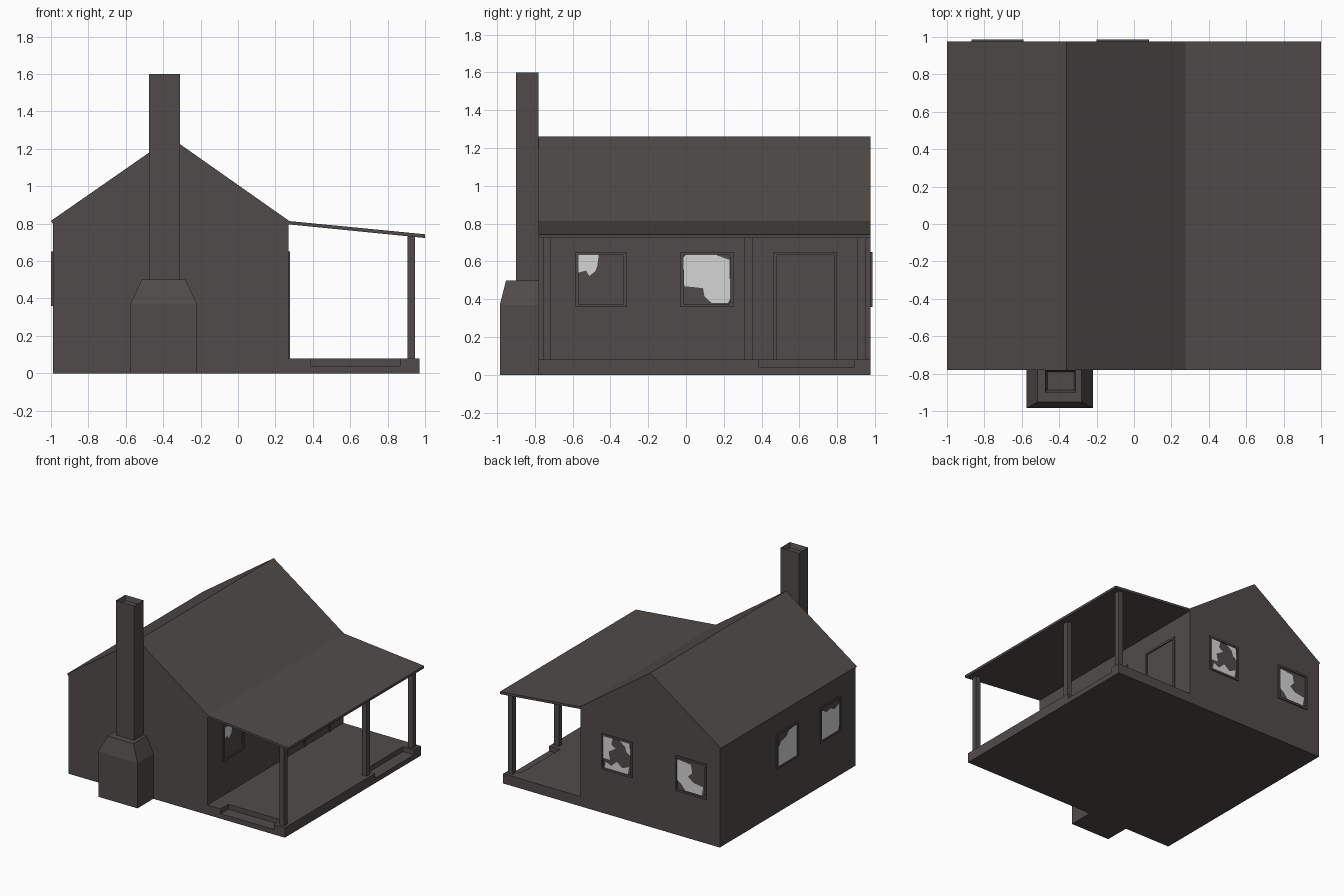
import bpy, bmesh
from mathutils import Vector

if "Cube" in bpy.data.objects:
    bpy.data.objects.remove(bpy.data.objects["Cube"])

FRONT, BACK = -0.78, 0.977
EAST, WEST = 0.27, -0.99


def material(name, rgb):
    m = bpy.data.materials.new(name)
    m.diffuse_color = (*rgb, 1)
    m.use_nodes = True
    m.node_tree.nodes["Principled BSDF"].inputs["Base Color"].default_value = m.diffuse_color
    return m


WOOD = material("dark weathered wood", (0.080, 0.071, 0.067))
GLASS = material("pale glass", (0.66, 0.66, 0.66))


def finish(name, bm, mat):
    me = bpy.data.meshes.new(name)
    bm.to_mesh(me)
    bm.free()
    me.materials.append(mat)
    ob = bpy.data.objects.new(name, me)
    bpy.context.collection.objects.link(ob)
    return ob


def extrude(name, points, offset, mat=WOOD):
    """Close a solid from a 3D outline pushed along offset."""
    bm = bmesh.new()
    face = bm.faces.new([bm.verts.new(p) for p in points])
    res = bmesh.ops.extrude_face_region(bm, geom=[face], use_keep_orig=True)
    verts = [g for g in res["geom"] if isinstance(g, bmesh.types.BMVert)]
    bmesh.ops.translate(bm, verts=verts, vec=offset)
    bmesh.ops.recalc_face_normals(bm, faces=bm.faces)
    return finish(name, bm, mat)


def box(name, x0, x1, y0, y1, z0, z1):
    pts = [(x0, y0, z0), (x1, y0, z0), (x1, y1, z0), (x0, y1, z0)]
    return extrude(name, pts, (0, 0, z1 - z0))


def frame(name, origin, u, n, w, h, border, depth, closed=True):
    """Raised surround: a ring, or an arch without sill for the door."""
    b = border
    u, n, o = Vector(u), Vector(n), Vector(origin)
    bars = [(0, b, 0, h), (w - b, w, 0, h), (b, w - b, h - b, h)]
    if closed:
        bars.append((b, w - b, 0, b))
    bm = bmesh.new()
    for u0, u1, v0, v1 in bars:
        vs = [bm.verts.new(o + u * a + Vector((0, 0, c)) + n * d)
              for d in (0, depth) for a, c in ((u0, v0), (u1, v0), (u1, v1), (u0, v1))]
        for f in ((0, 1, 2, 3), (4, 5, 6, 7), (0, 1, 5, 4), (1, 2, 6, 5), (2, 3, 7, 6), (3, 0, 4, 7)):
            bm.faces.new([vs[i] for i in f])
    bmesh.ops.recalc_face_normals(bm, faces=bm.faces)
    finish(name, bm, WOOD)


def window(name, origin, u, n, w, shards):
    h, b = 0.29, 0.016
    frame(name + "_frame", origin, u, n, w, h, b, 0.009)
    # remaining pieces of broken glass
    o, u, n = Vector(origin), Vector(u), Vector(n)
    bm = bmesh.new()
    for shard in shards:
        f = bm.faces.new([bm.verts.new(o + u * (b + s * (w - 2 * b)) + n * 0.003
                                       + Vector((0, 0, b + t * (h - 2 * b)))) for s, t in shard])
        f.normal_update()
        if f.normal.dot(n) < 0:
            f.normal_flip()
    finish(name + "_glass", bm, GLASS)


# house body with gable and slight eaves
gable = [(WEST, 0), (EAST, 0), (EAST, 0.80), (0.28, 0.81), (-0.36, 1.26), (-1.0, 0.815), (WEST, 0.80)]
extrude("house_body", [(x, FRONT, z) for x, z in gable], (0, BACK - FRONT, 0))

# porch: lower slab, deck with two step notches, roof, posts
box("porch_slab", EAST, 0.97, FRONT, BACK, 0, 0.04)
deck = [(EAST, FRONT), (0.39, FRONT), (0.39, -0.68), (0.87, -0.68), (0.87, FRONT), (0.97, FRONT),
        (0.97, 0.385), (0.87, 0.385), (0.87, 0.89), (0.97, 0.89), (0.97, BACK), (EAST, BACK)]
extrude("porch_deck", [(x, y, 0.04) for x, y in deck], (0, 0, 0.04))
awning = [(EAST, 0.796), (1.0, 0.723), (1.0, 0.743), (0.27, 0.814)]
extrude("porch_roof", [(x, FRONT, z) for x, z in awning], (0, BACK - FRONT, 0))
for i, y in enumerate((-0.735, 0.33, 0.928)):
    box(f"porch_post_{i + 1}", 0.905, 0.947, y - 0.021, y + 0.021, 0.08, 0.732)

# chimney hearth: block with tapered shoulders
bm = bmesh.new()
rings = []
for x0, x1, y0, z in ((-0.575, -0.22, -0.985, 0), (-0.575, -0.22, -0.985, 0.37), (-0.515, -0.28, -0.952, 0.5)):
    rings.append([bm.verts.new((x, y, z)) for x, y in ((x0, y0), (x1, y0), (x1, FRONT), (x0, FRONT))])
for a, b in zip(rings, rings[1:]):
    for i in range(4):
        j = (i + 1) % 4
        bm.faces.new((a[i], a[j], b[j], b[i]))
bm.faces.new(rings[0])
bm.faces.new(rings[-1])
bmesh.ops.recalc_face_normals(bm, faces=bm.faces)
finish("chimney_base", bm, WOOD)

# chimney shaft with hollow top
shaft = box("chimney_shaft", -0.475, -0.31, -0.90, FRONT, 0.5, 1.6)
bm = bmesh.new()
bm.from_mesh(shaft.data)
top = max(bm.faces, key=lambda f: f.calc_center_median().z)
bmesh.ops.inset_region(bm, faces=[top], thickness=0.017)
bmesh.ops.translate(bm, verts=top.verts, vec=(0, 0, -0.04))
bm.to_mesh(shaft.data)
bm.free()

# windows; u runs left to right as seen from outside
corner = [(0, 1), (.45, 1), (.42, .78), (.37, .66), (.24, .57), (.17, .68), (0, .64)]
most = [(0, .95), (.05, 1), (.7, 1), (.98, .9), (1, .1), (.95, .02), (.6, .02), (.45, .15), (.42, .32), (.02, .36)]
low = [(0, 0), (1, 0), (1, 1), (.6, .95), (.45, .8), (.2, .75), (0, .55)]
tall = [(0, 0), (.9, 0), (1, .2), (1, .85), (.7, .75), (.5, .85), (.3, .8), (0, .95)]
left_edge = [(0, 1), (.35, 1), (.3, .8), (.45, .7), (.2, .55), (.25, .3), (0, .3)]
sill = [(.05, 0), (.9, 0), (.95, .25), (.7, .15), (.5, .3), (.3, .12), (.1, .2)]
right_bit = [(.6, 1), (.95, 1), (1, .6), (.85, .7), (.8, .85)]
half = [(0, .95), (.5, .9), (.55, .65), (.4, .5), (.6, .35), (.95, .3), (.9, .03), (.3, .03), (.15, .2), (0, .3)]

window("right_window_1", (EAST, -0.585, 0.36), (0, 1, 0), (1, 0, 0), 0.27, [corner])
window("right_window_2", (EAST, -0.03, 0.36), (0, 1, 0), (1, 0, 0), 0.28, [most])
window("left_window_1", (WEST, 0.25, 0.36), (0, -1, 0), (-1, 0, 0), 0.28, [low])
window("left_window_2", (WEST, -0.315, 0.36), (0, -1, 0), (-1, 0, 0), 0.27, [tall])
window("back_window_1", (0.08, BACK, 0.36), (-1, 0, 0), (0, 1, 0), 0.28, [left_edge, sill, right_bit])
window("back_window_2", (-0.59, BACK, 0.36), (-1, 0, 0), (0, 1, 0), 0.28, [half])

# door surround
frame("door_frame", (EAST, 0.463, 0.08), (0, 1, 0), (1, 0, 0), 0.337, 0.57, 0.016, 0.009, closed=False)
